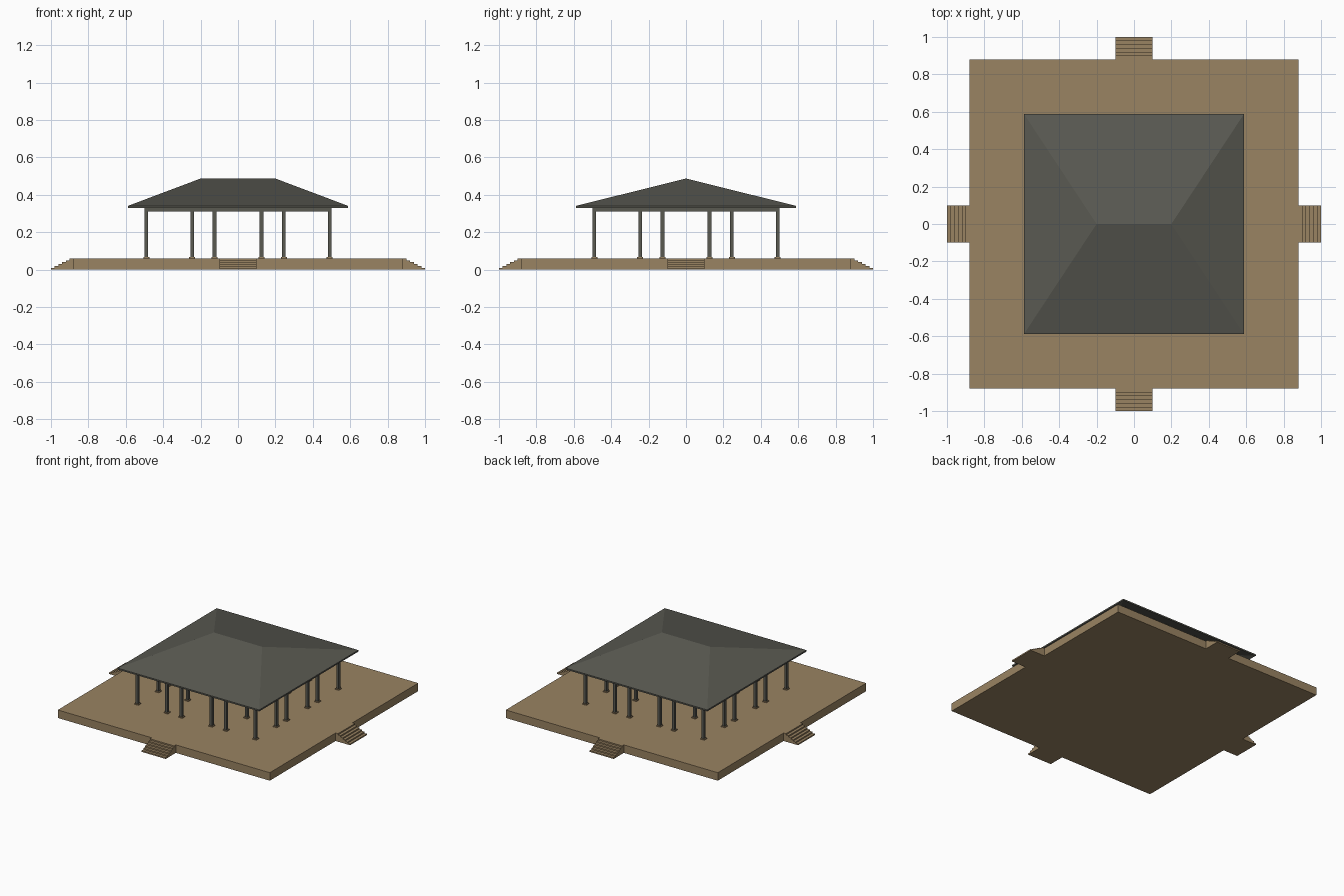
import bpy, bmesh, math
from mathutils import Matrix

if "Cube" in bpy.data.objects:
    bpy.data.objects.remove(bpy.data.objects["Cube"])


def material(name, color):
    m = bpy.data.materials.new(name)
    m.diffuse_color = (*color, 1)
    m.use_nodes = True
    m.node_tree.nodes["Principled BSDF"].inputs["Base Color"].default_value = m.diffuse_color
    return m


TAN = material("tan stone", (0.32, 0.227, 0.122))
GREY = material("dark grey metal", (0.100, 0.100, 0.083))


def finish(name, bm, mat):
    bmesh.ops.recalc_face_normals(bm, faces=bm.faces)
    me = bpy.data.meshes.new(name)
    bm.to_mesh(me)
    bm.free()
    me.materials.append(mat)
    ob = bpy.data.objects.new(name, me)
    bpy.context.collection.objects.link(ob)
    return ob


def box(name, lo, hi, mat):
    bm = bmesh.new()
    size = [b - a for a, b in zip(lo, hi)]
    mid = [(a + b) / 2 for a, b in zip(lo, hi)]
    bmesh.ops.create_cube(bm, size=1, matrix=Matrix.Translation(mid) @ Matrix.Diagonal((*size, 1)))
    return finish(name, bm, mat)


# Square platform
FLOOR = 0.06
box("platform", (-0.88, -0.88, 0), (0.88, 0.88, FLOOR), TAN)

# Stairs: one stepped profile extruded across the width, one per side
STEPS = 6
profile = [(0.88, 0), (0.88, FLOOR)]
for i in range(STEPS):
    z = FLOOR * (STEPS - i) / STEPS
    y = 0.90 + 0.02 * i
    profile += [(y, z), (y, z - FLOOR / STEPS)]
for k, side in enumerate(("back", "left", "front", "right")):
    bm = bmesh.new()
    face = bm.faces.new([bm.verts.new((-0.1, y, z)) for y, z in profile])
    ext = bmesh.ops.extrude_face_region(bm, geom=[face])
    verts = [v for v in ext["geom"] if isinstance(v, bmesh.types.BMVert)]
    bmesh.ops.translate(bm, verts=verts, vec=(0.2, 0, 0))
    bmesh.ops.rotate(bm, verts=bm.verts, matrix=Matrix.Rotation(k * math.pi / 2, 3, 'Z'))
    finish("stairs_" + side, bm, TAN)

# Columns around the edge plus four inner ones, each on a small base pad
EDGE, INNER = 0.49, 0.245
line = [-EDGE, -INNER, -0.125, 0.125, INNER, EDGE]
spots = [(x, y, 0.35) for x in line for y in line if max(abs(x), abs(y)) == EDGE]
spots += [(x, y, 0.41) for x in (-INNER, INNER) for y in (-INNER, INNER)]
for x, y, top in spots:
    box("column", (x - 0.01, y - 0.01, FLOOR), (x + 0.01, y + 0.01, top), GREY)
    box("column_base", (x - 0.016, y - 0.016, FLOOR), (x + 0.016, y + 0.016, FLOOR + 0.007), TAN)

# Ring beams resting between the outer columns
for s in (-EDGE, EDGE):
    box("beam_x", (-EDGE, s - 0.007, 0.31), (EDGE, s + 0.007, 0.332), GREY)
    box("beam_y", (s - 0.007, -EDGE, 0.31), (s + 0.007, EDGE, 0.332), GREY)

# Hipped roof: thin shell with a vertical eave edge
EAVE, RIDGE = 0.588, 0.2
bm = bmesh.new()
layers = []
for drop in (0, 0.011):
    c = [bm.verts.new((x * EAVE, y * EAVE, 0.341 - drop))
         for x, y in ((-1, -1), (1, -1), (1, 1), (-1, 1))]
    left, right = [bm.verts.new((x, 0, 0.487 - drop)) for x in (-RIDGE, RIDGE)]
    for f in ((c[0], c[1], right, left), (c[1], c[2], right),
              (c[2], c[3], left, right), (c[3], c[0], left)):
        bm.faces.new(f)
    layers.append(c)
for i in range(4):
    j = (i + 1) % 4
    bm.faces.new((layers[0][i], layers[0][j], layers[1][j], layers[1][i]))
finish("hipped_roof", bm, GREY)
